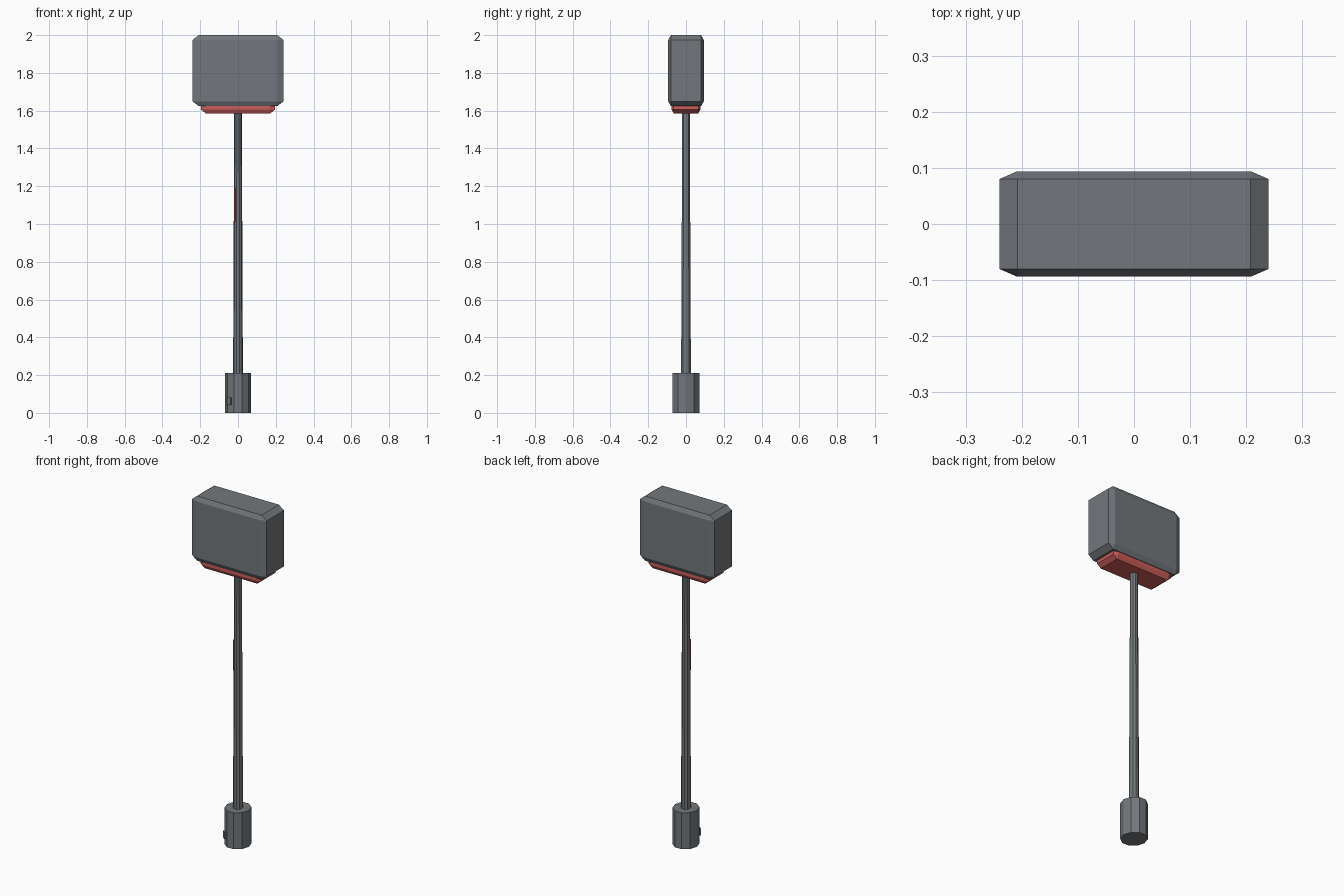
import bpy, bmesh, math
from mathutils import Vector, Matrix

cube = bpy.data.objects.get("Cube")
if cube:
    bpy.data.objects.remove(cube, do_unlink=True)


def make_material(name, colour):
    mat = bpy.data.materials.new(name)
    mat.use_nodes = True
    mat.diffuse_color = (*colour, 1)
    bsdf = next(n for n in mat.node_tree.nodes if n.type == 'BSDF_PRINCIPLED')
    bsdf.inputs["Base Color"].default_value = (*colour, 1)
    return mat


grey = make_material("steel grey", (0.17, 0.185, 0.2))
red = make_material("muted red", (0.6, 0.11, 0.1))


def finish(name, bm, mat):
    bmesh.ops.recalc_face_normals(bm, faces=bm.faces)
    mesh = bpy.data.meshes.new(name)
    bm.to_mesh(mesh)
    bm.free()
    mesh.materials.append(mat)
    obj = bpy.data.objects.new(name, mesh)
    bpy.context.collection.objects.link(obj)
    return obj


def chamfered_box(name, half, centre, cut, mat):
    """Box whose chamfer has its own depth along each axis."""
    bm = bmesh.new()
    for sx in (-1, 1):
        for sy in (-1, 1):
            for sz in (-1, 1):
                for axis in range(3):
                    p = [h - c for h, c in zip(half, cut)]
                    p[axis] = half[axis]
                    bm.verts.new(Vector(centre) + Vector((sx * p[0], sy * p[1], sz * p[2])))
    bmesh.ops.convex_hull(bm, input=bm.verts)
    bmesh.ops.dissolve_limit(bm, angle_limit=0.01, verts=bm.verts, edges=bm.edges)
    return finish(name, bm, mat)


def prism(name, r_low, r_high, z_low, z_high, y_scale, mat):
    """Ten-sided upright column, optionally tapered."""
    bm = bmesh.new()
    bmesh.ops.create_cone(bm, cap_ends=True, segments=10, radius1=r_low, radius2=r_high,
                          depth=z_high - z_low)
    bmesh.ops.rotate(bm, verts=bm.verts, matrix=Matrix.Rotation(math.pi / 2, 3, 'Z'))
    bmesh.ops.scale(bm, verts=bm.verts, vec=(1, y_scale, 1))
    # put a flat side to the front
    xs = [abs(v.co.x) for v in bm.verts]
    if min(xs) < 0.001:
        bmesh.ops.rotate(bm, verts=bm.verts, matrix=Matrix.Rotation(math.pi / 10, 3, 'Z'))
    bmesh.ops.translate(bm, verts=bm.verts, vec=(0, 0, (z_low + z_high) / 2))
    return finish(name, bm, mat)


def plate(name, size, angle, radius, z, mat):
    """Small block set on the column, facing outward at an angle."""
    bm = bmesh.new()
    bmesh.ops.create_cube(bm, size=1)
    bmesh.ops.scale(bm, verts=bm.verts, vec=size)
    bmesh.ops.translate(bm, verts=bm.verts, vec=(radius, 0, z))
    bmesh.ops.rotate(bm, verts=bm.verts, matrix=Matrix.Rotation(math.radians(angle), 3, 'Z'))
    return finish(name, bm, mat)


# Head block and the red collar beneath it
chamfered_box("head_block", (0.24, 0.094, 0.188), (0, 0, 1.812), (0.032, 0.014, 0.025), grey)
chamfered_box("red_collar", (0.195, 0.076, 0.04), (0, 0, 1.625), (0.025, 0.011, 0.02), red)

# Long tapered handle and heavy pommel
prism("handle", 0.026, 0.02, 0.2, 1.6, 1.05, grey)
prism("pommel", 0.07, 0.07, 0, 0.212, 1.06, grey)

# Button on the pommel and thin red strip on the handle
plate("pommel_button", (0.016, 0.022, 0.04), -128, 0.071, 0.062, grey)
plate("handle_strip", (0.006, 0.006, 0.18), -135, 0.0225, 1.1, red)
